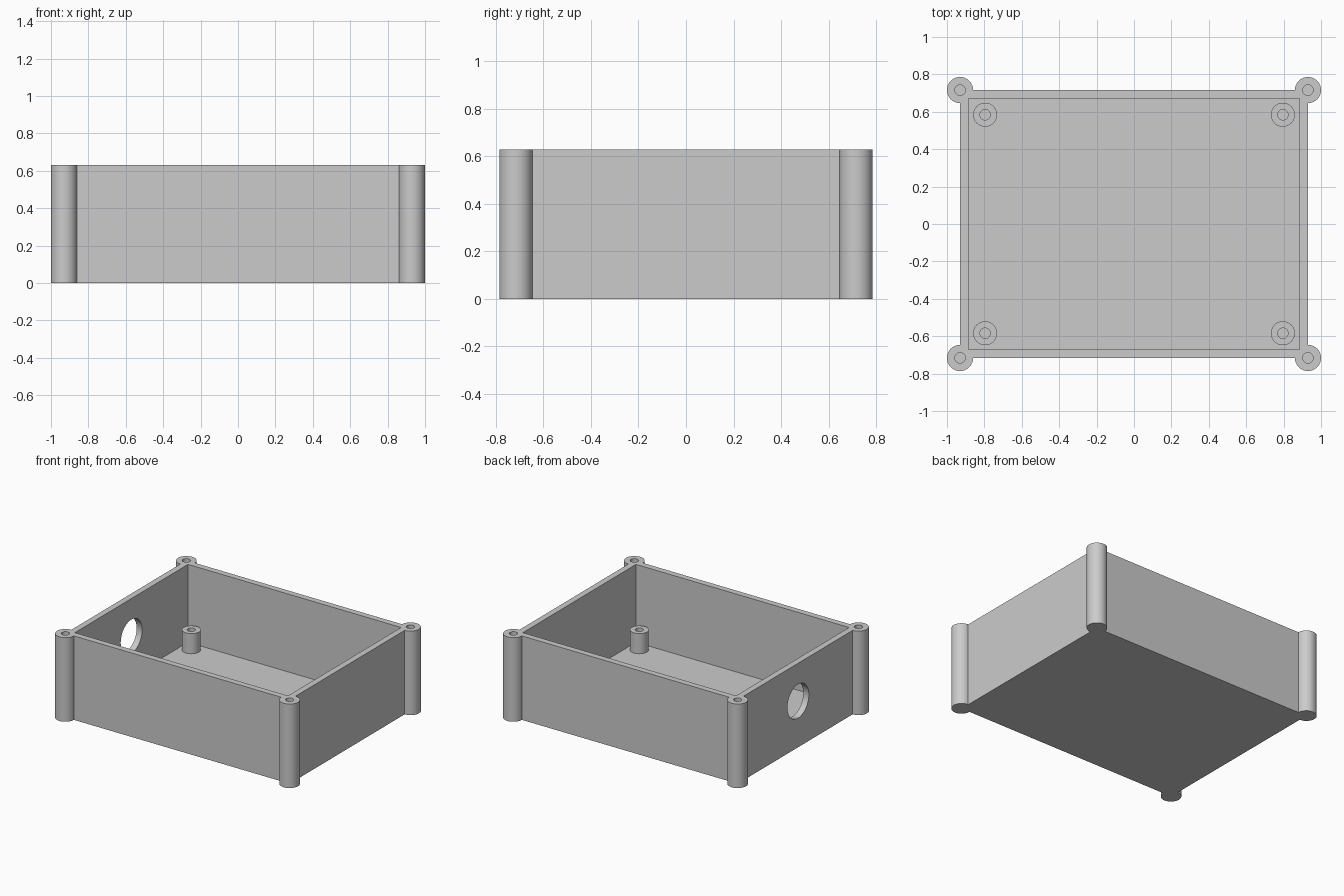
import bpy, bmesh, math
from mathutils import Matrix

if "Cube" in bpy.data.objects:
    bpy.data.objects.remove(bpy.data.objects["Cube"])

HX, HY, H = 0.93, 0.716, 0.63       # outer half sizes and height
WALL, FLOOR = 0.046, 0.046
POST_R, HOLE_R = 0.07, 0.028
STAND_X, STAND_Y, STAND_R, STAND_TOP = 0.796, 0.584, 0.064, 0.197
SEG = 48
SIGNS = [(1, 1), (-1, 1), (-1, -1), (1, -1)]   # corners, counter-clockwise

grey = bpy.data.materials.new("grey plastic")
grey.diffuse_color = (0.6, 0.6, 0.6, 1)
grey.use_nodes = True
grey.node_tree.nodes["Principled BSDF"].inputs["Base Color"].default_value = grey.diffuse_color


def make_object(name, bm):
    bmesh.ops.recalc_face_normals(bm, faces=bm.faces)
    mesh = bpy.data.meshes.new(name)
    bm.to_mesh(mesh)
    bm.free()
    mesh.materials.append(grey)
    ob = bpy.data.objects.new(name, mesh)
    bpy.context.collection.objects.link(ob)
    return ob


def activate(ob):
    bpy.ops.object.select_all(action='DESELECT')
    ob.select_set(True)
    bpy.context.view_layer.objects.active = ob


def cut(target, bm):
    cutter = make_object("cutter", bm)
    cutter.hide_render = True
    activate(target)
    mod = target.modifiers.new("cut", 'BOOLEAN')
    mod.operation, mod.solver, mod.object = 'DIFFERENCE', 'EXACT', cutter
    bpy.ops.object.modifier_apply(modifier=mod.name)
    bpy.data.objects.remove(cutter)


def cylinder(bm, radius, depth, matrix):
    bmesh.ops.create_cone(bm, cap_ends=True, segments=SEG, radius1=radius,
                          radius2=radius, depth=depth, matrix=matrix)


# Box body: rectangle with a three-quarter round post on each corner, extruded
bm = bmesh.new()
outline = []
for i, (sx, sy) in enumerate(SIGNS):
    start = -math.pi / 2 + i * math.pi / 2
    for k in range(37):
        a = start + k / 36 * 1.5 * math.pi
        outline.append(bm.verts.new((sx * HX + POST_R * math.cos(a),
                                     sy * HY + POST_R * math.sin(a), 0)))
base = bm.faces.new(outline)
ext = bmesh.ops.extrude_face_region(bm, geom=[base], use_keep_orig=True)
top = [v for v in ext["geom"] if isinstance(v, bmesh.types.BMVert)]
bmesh.ops.translate(bm, verts=top, vec=(0, 0, H))
body = make_object("enclosure_body", bm)

# Open cavity
bm = bmesh.new()
depth = 1.0
bmesh.ops.create_cube(bm, size=1, matrix=Matrix.Translation((0, 0, FLOOR + depth / 2))
                      @ Matrix.Diagonal((2 * (HX - WALL), 2 * (HY - WALL), depth, 1)))
cut(body, bm)

# Blind screw holes in the corner posts
bm = bmesh.new()
for sx, sy in SIGNS:
    cylinder(bm, HOLE_R, 1.0, Matrix.Translation((sx * HX, sy * HY, FLOOR + 0.5)))
cut(body, bm)

# Round cable hole in the left wall
bm = bmesh.new()
cylinder(bm, 0.127, 0.3, Matrix.Translation((-HX, 0, 0.346))
         @ Matrix.Rotation(math.pi / 2, 4, 'Y'))
cut(body, bm)
activate(body)
bpy.ops.object.shade_smooth_by_angle(angle=math.radians(30))

# Hollow standoffs on the floor
for i, (sx, sy) in enumerate(SIGNS):
    bm = bmesh.new()
    rings = []
    for r, z in ((STAND_R, FLOOR), (STAND_R, STAND_TOP), (HOLE_R, STAND_TOP), (HOLE_R, FLOOR)):
        rings.append([bm.verts.new((sx * STAND_X + r * math.cos(2 * math.pi * k / SEG),
                                    sy * STAND_Y + r * math.sin(2 * math.pi * k / SEG), z))
                      for k in range(SEG)])
    for low, high in zip(rings, rings[1:]):
        for k in range(SEG):
            n = (k + 1) % SEG
            bm.faces.new((low[k], low[n], high[n], high[k]))
    standoff = make_object(f"standoff_{i + 1}", bm)
    activate(standoff)
    bpy.ops.object.shade_smooth_by_angle(angle=math.radians(30))
